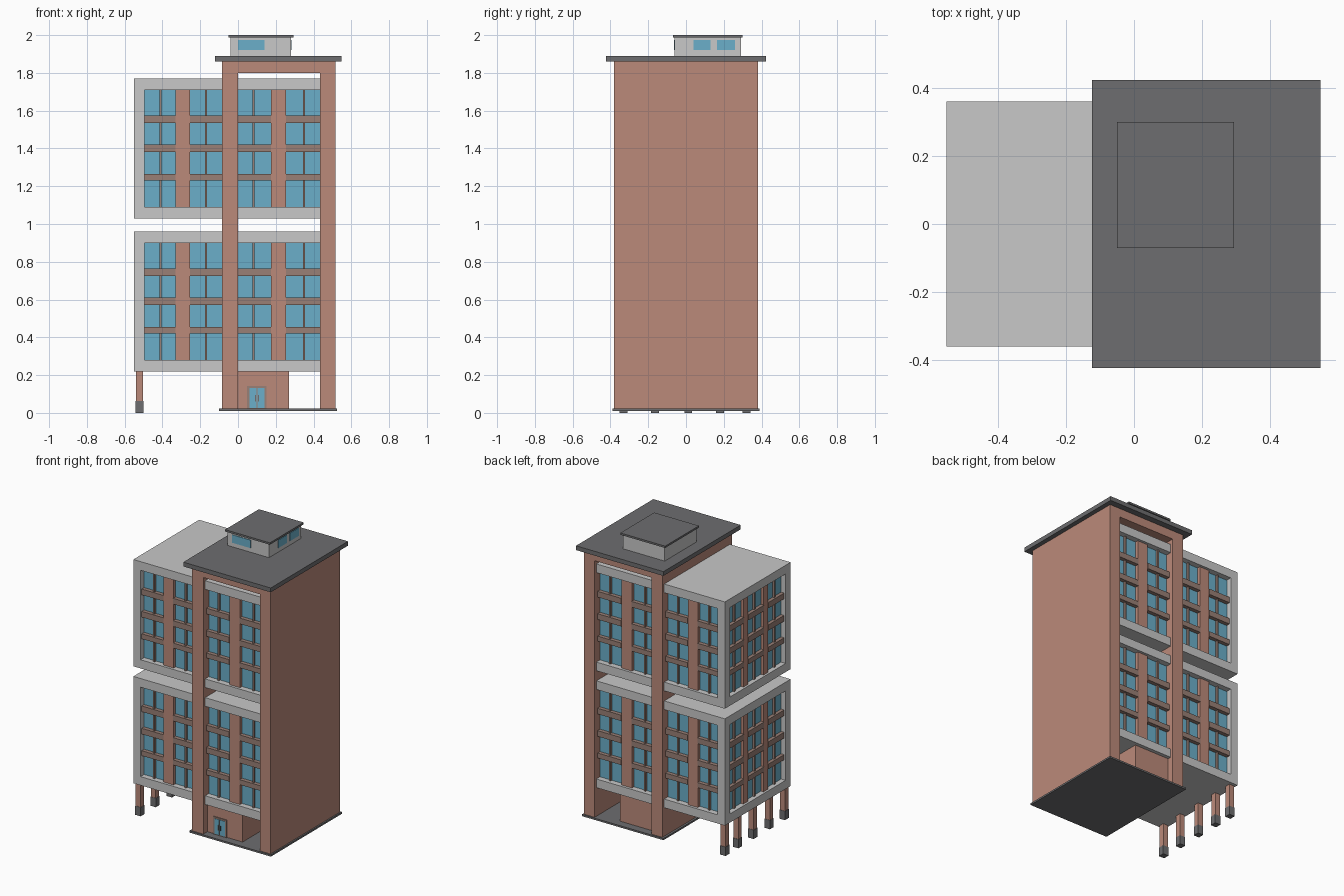
import bpy, bmesh


def material(name, rgb):
    m = bpy.data.materials.new(name)
    m.diffuse_color = (*rgb, 1)
    return m


BRICK = material("brick", (0.50, 0.255, 0.195))
TAUPE = material("taupe trim", (0.32, 0.215, 0.18))
LIGHT = material("light grey", (0.58, 0.58, 0.58))
DARK = material("dark grey", (0.155, 0.155, 0.16))
GLASS = material("blue glass", (0.147, 0.43, 0.585))


def boxes(name, mat, items):
    """One object made of boxes given as (x0, x1, y0, y1, z0, z1)."""
    bm = bmesh.new()
    for x0, x1, y0, y1, z0, z1 in items:
        for v in bmesh.ops.create_cube(bm, size=1)["verts"]:
            v.co.x = x1 if v.co.x > 0 else x0
            v.co.y = y1 if v.co.y > 0 else y0
            v.co.z = z1 if v.co.z > 0 else z0
    me = bpy.data.meshes.new(name)
    bm.to_mesh(me)
    bm.free()
    me.materials.append(mat)
    ob = bpy.data.objects.new(name, me)
    bpy.context.collection.objects.link(ob)
    return ob


def both(x0, x1, y0, y1, z0, z1):
    """A box on the front and its mirror image on the back."""
    return [(x0, x1, y0, y1, z0, z1), (x0, x1, -y1, -y0, z0, z1)]


# Tower: base, two full-depth walls, top beam, overhanging roof
boxes("base_slab", DARK, [(-0.1, 0.525, -0.39, 0.39, 0.01, 0.022)])
boxes("tower_walls", BRICK, [(-0.085, 0.0, -0.38, 0.38, 0.02, 1.86),
                             (0.435, 0.515, -0.38, 0.38, 0.02, 1.86),
                             (0.0, 0.435, -0.38, 0.38, 1.80, 1.86)])
boxes("tower_roof", DARK, [(-0.123, 0.547, -0.423, 0.423, 1.86, 1.89)])

# Rooftop room
boxes("roof_room", LIGHT, [(-0.04, 0.28, -0.06, 0.29, 1.89, 1.987)])
boxes("roof_room_cap", DARK, [(-0.05, 0.293, -0.07, 0.30, 1.987, 2.0)])
boxes("roof_room_windows", GLASS, [(0.0, 0.14, -0.064, -0.058, 1.92, 1.975),
                                   (0.278, 0.284, 0.04, 0.13, 1.92, 1.975),
                                   (0.278, 0.284, 0.165, 0.26, 1.92, 1.975)])

# Ground floor lobby and double door
boxes("lobby", BRICK, [(0.0, 0.27, -0.335, 0.335, 0.02, 0.225)])
boxes("door_frame", TAUPE, [(0.048, 0.152, -0.341, -0.334, 0.02, 0.143)])
boxes("door_glass", GLASS, [(0.06, 0.097, -0.344, -0.340, 0.027, 0.132),
                            (0.103, 0.14, -0.344, -0.340, 0.027, 0.132)])
boxes("door_handles", DARK, [(0.089, 0.094, -0.349, -0.343, 0.06, 0.095),
                             (0.106, 0.111, -0.349, -0.343, 0.06, 0.095)])

# Window bays: (start, mullion centre, end)
FRONT_BAYS = [(-0.495, -0.41, -0.33), (-0.255, -0.17, -0.085),
              (0.0, 0.082, 0.175), (0.255, 0.35, 0.435)]
SIDE_BAYS = [(-0.305, -0.22, -0.135), (-0.085, 0.0, 0.085), (0.135, 0.22, 0.305)]
LEDGES = [(0.20, 0.235), (0.35, 0.39), (0.505, 0.545)]
M = 0.006  # half mullion width


def block(tag, z):
    """Four-storey window block whose underside is at height z."""
    lo, hi, top = z + 0.06, z + 0.68, z + 0.74
    frame = [(-0.55, 0.435, -0.36, 0.36, z, lo),
             (-0.55, 0.435, -0.36, 0.36, hi, top)]
    frame += both(-0.55, -0.495, -0.36, -0.305, lo, hi)
    boxes(tag + "_block_frame", LIGHT, frame)
    boxes(tag + "_block_glass", GLASS, [(-0.515, 0.435, -0.32, 0.32, lo, hi)])

    piers, trim = [], []
    # brick piers between the bays
    for a, b in ((-0.33, -0.255), (0.175, 0.255)):
        piers += both(a, b, -0.342, -0.31, lo, hi)
    for a, b in ((-0.135, -0.085), (0.085, 0.135)):
        piers.append((-0.535, -0.51, a, b, lo, hi))
    # mullions and floor ledges
    for a, c, b in FRONT_BAYS:
        trim += both(c - M, c + M, -0.335, -0.31, lo, hi)
        for l, h in LEDGES:
            trim += both(a, b, -0.347, -0.31, z + l, z + h)
    for a, c, b in SIDE_BAYS:
        trim.append((-0.528, -0.51, c - M, c + M, lo, hi))
        for l, h in LEDGES:
            trim.append((-0.539, -0.51, a, b, z + l, z + h))
    boxes(tag + "_block_piers", BRICK, piers)
    boxes(tag + "_block_trim", TAUPE, trim)


block("lower", 0.22)
block("upper", 1.03)

# Row of columns under the overhanging side
COLUMN_Y = (-0.33, -0.165, 0.012, 0.18, 0.32)
boxes("columns", BRICK, [(-0.54, -0.502, y - 0.019, y + 0.019, 0.06, 0.225) for y in COLUMN_Y])
boxes("column_feet", DARK, [(-0.542, -0.5, y - 0.021, y + 0.021, 0.0, 0.062) for y in COLUMN_Y])
